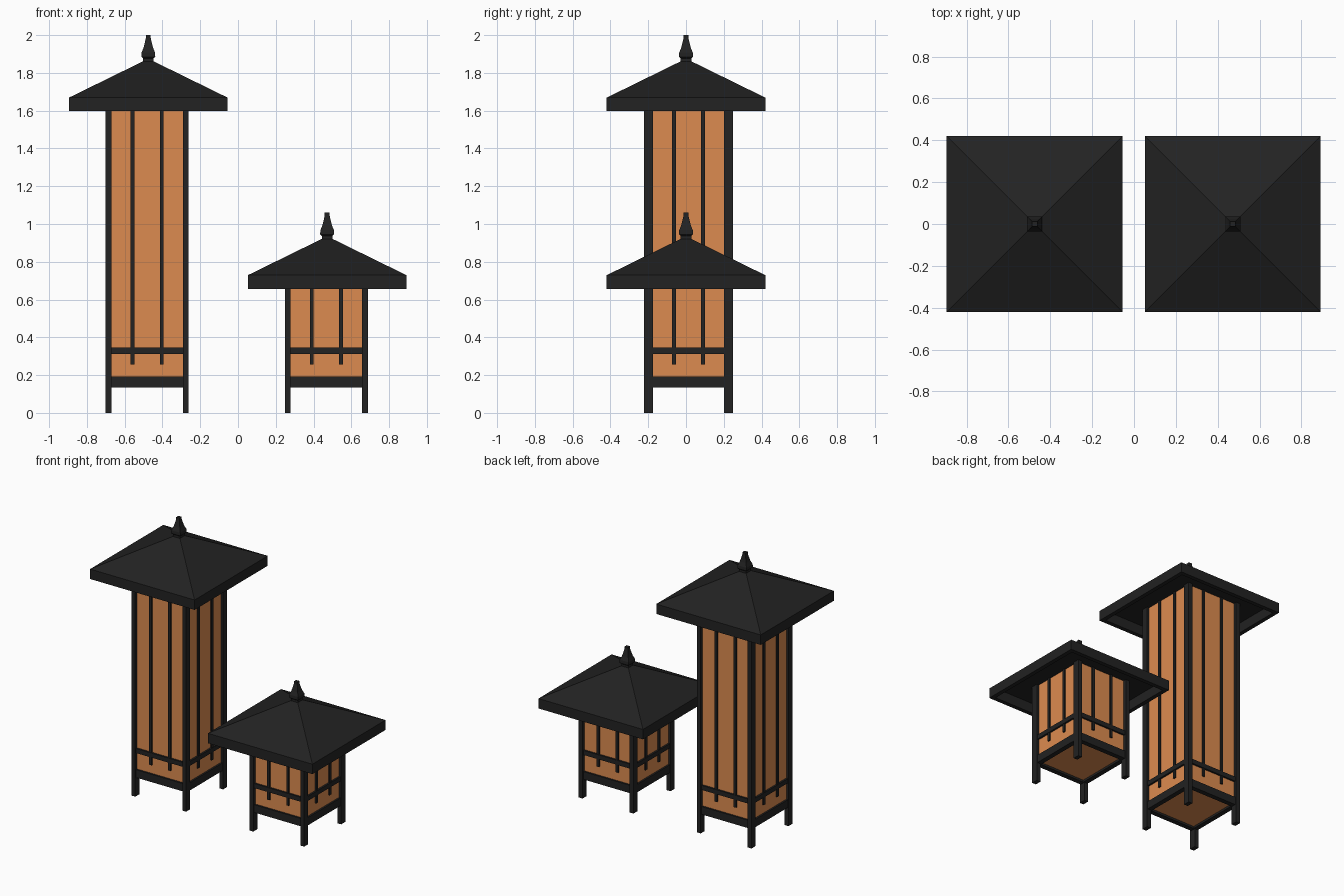
import bpy, bmesh

if "Cube" in bpy.data.objects:
    bpy.data.objects.remove(bpy.data.objects["Cube"])

def material(name, col):
    m = bpy.data.materials.new(name)
    m.diffuse_color = (*col, 1)
    m.use_nodes = True
    m.node_tree.nodes["Principled BSDF"].inputs["Base Color"].default_value = m.diffuse_color
    return m

BLACK = material("black_metal", (0.016, 0.016, 0.016))
AMBER = material("amber_glass", (0.72, 0.26, 0.08))

def finish(name, bm, mat):
    bmesh.ops.recalc_face_normals(bm, faces=bm.faces)
    me = bpy.data.meshes.new(name)
    bm.to_mesh(me)
    bm.free()
    me.materials.append(mat)
    ob = bpy.data.objects.new(name, me)
    bpy.context.collection.objects.link(ob)

def boxes(name, mat, spans):
    """One object made of boxes given as (x0, x1, y0, y1, z0, z1)."""
    bm = bmesh.new()
    for x0, x1, y0, y1, z0, z1 in spans:
        vs = bmesh.ops.create_cube(bm, size=1)["verts"]
        for v in vs:
            v.co = (x1 if v.co.x > 0 else x0, y1 if v.co.y > 0 else y0, z1 if v.co.z > 0 else z0)
    finish(name, bm, mat)

def square_loft(name, mat, cx, cy, profile):
    """Stack of square rings (half width, z), capped where the width is not zero."""
    bm = bmesh.new()
    rings = [[bm.verts.new((cx + sx * r, cy + sy * r, z))
              for sx, sy in ((-1, -1), (1, -1), (1, 1), (-1, 1))] for r, z in profile]
    for a, b in zip(rings, rings[1:]):
        for i in range(4):
            j = (i + 1) % 4
            bm.faces.new((a[i], a[j], b[j], b[i]))
    bm.faces.new(rings[0][::-1])
    bm.faces.new(rings[-1])
    bmesh.ops.remove_doubles(bm, verts=bm.verts, dist=1e-5)
    finish(name, bm, mat)

def lantern(tag, rx, bx, eave):
    by = 0.013                      # body centre in y
    top = eave + 0.072              # ceiling height
    hx, hy = 0.22, 0.236            # outer half sizes over the posts
    px, py = 0.203, 0.213           # glass half sizes

    # glass box
    boxes(tag + "_glass", AMBER, [(bx - px, bx + px, by - py, by + py, 0.15, top)])

    # corner posts
    posts = []
    for sx in (-1, 1):
        for sy in (-1, 1):
            xs = sorted((bx + sx * hx, bx + sx * (hx - 0.031)))
            ys = sorted((by + sy * hy, by + sy * (hy - 0.047)))
            posts.append((*xs, *ys, 0, top))
    boxes(tag + "_posts", BLACK, posts)

    # rails, as bands on all four sides
    def band(z0, z1, out, inn):
        spans = []
        for s in (-1, 1):
            ys = sorted((by + s * (py + out), by + s * (py - inn)))
            spans.append((bx - px, bx + px, *ys, z0, z1))
            xs = sorted((bx + s * (px + out), bx + s * (px - inn)))
            spans.append((*xs, by - py, by + py, z0, z1))
        return spans
    boxes(tag + "_bottom_rails", BLACK, band(0.135, 0.192, 0.013, 0.022))
    boxes(tag + "_cross_rails", BLACK, band(0.313, 0.346, 0.013, 0.005))

    # vertical glazing bars, two on each side
    bars = []
    for s in (-1, 1):
        for o in (-0.077, 0.077):
            ys = sorted((by + s * (py + 0.01), by + s * (py - 0.005)))
            bars.append((bx + o - 0.01, bx + o + 0.01, *ys, 0.255, top))
            xs = sorted((bx + s * (px + 0.01), bx + s * (px - 0.005)))
            bars.append((*xs, by + o - 0.01, by + o + 0.01, 0.255, top))
    boxes(tag + "_glazing_bars", BLACK, bars)

    # roof: hollow eave rim rising to a pyramid
    R, t = 0.42, 0.03
    square_loft(tag + "_roof", BLACK, rx, 0, [
        (0, top), (R - t, top), (R - t, eave), (R, eave), (R, top), (0, eave + 0.278)])

    # finial
    square_loft(tag + "_finial", BLACK, rx, 0, [(r, eave + z) for r, z in (
        (0.028, 0.25), (0.028, 0.28), (0.037, 0.288), (0.036, 0.31), (0.025, 0.337),
        (0.018, 0.365), (0.013, 0.388), (0.013, 0.403))])

lantern("tall_lantern", -0.475, -0.481, 1.597)
lantern("short_lantern", 0.472, 0.468, 0.657)
